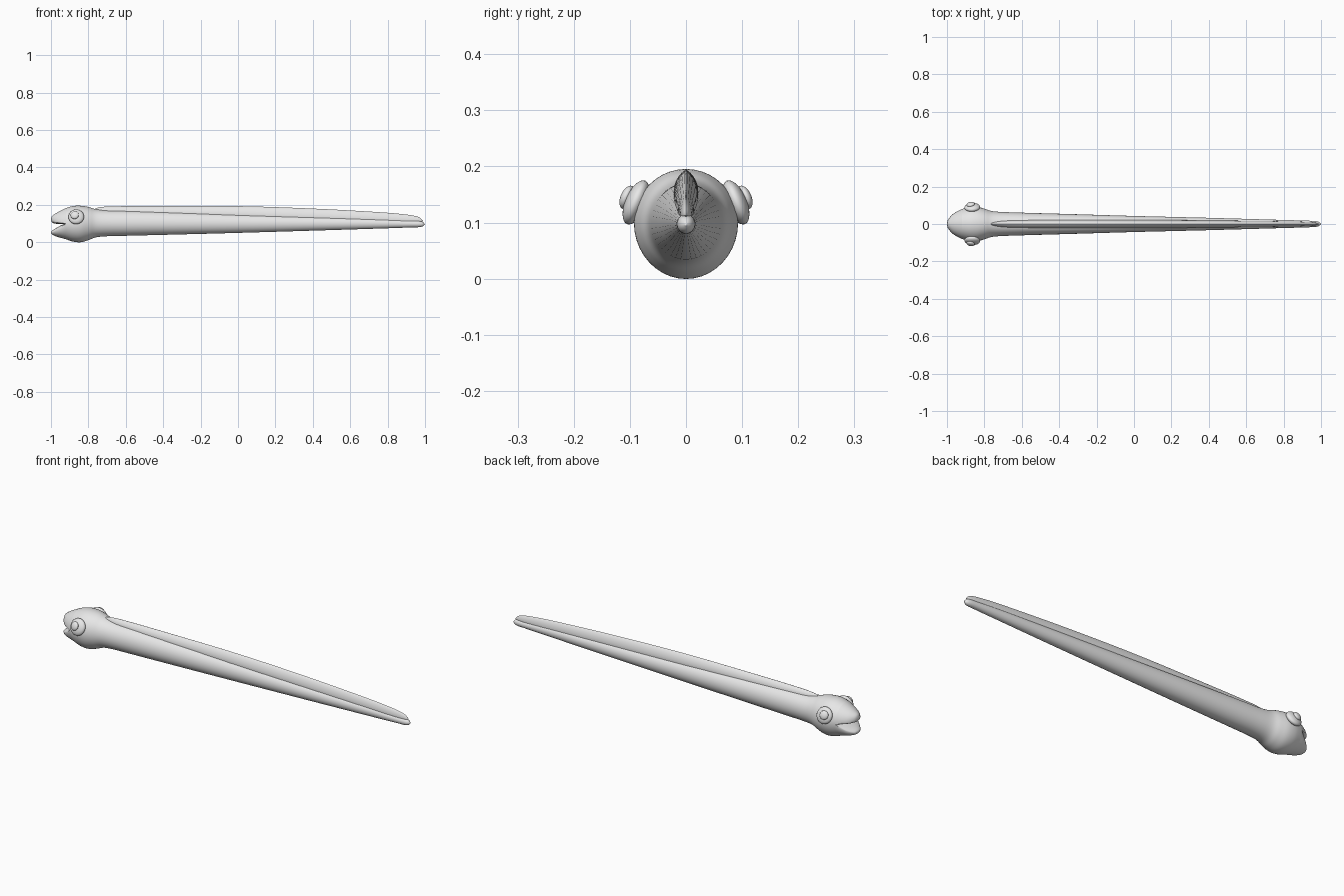
import bpy, bmesh, math
from mathutils import Vector, Matrix

if "Cube" in bpy.data.objects:
    bpy.data.objects.remove(bpy.data.objects["Cube"])

grey = bpy.data.materials.new("plain_grey")
grey.diffuse_color = (0.8, 0.8, 0.8, 1)
grey.use_nodes = True
grey.node_tree.nodes["Principled BSDF"].inputs["Base Color"].default_value = grey.diffuse_color


def finish(bm, name, angle=40):
    bmesh.ops.recalc_face_normals(bm, faces=bm.faces)
    mesh = bpy.data.meshes.new(name)
    bm.to_mesh(mesh)
    bm.free()
    mesh.materials.append(grey)
    obj = bpy.data.objects.new(name, mesh)
    bpy.context.collection.objects.link(obj)
    bpy.ops.object.select_all(action='DESELECT')
    obj.select_set(True)
    bpy.context.view_layer.objects.active = obj
    bpy.ops.object.shade_smooth_by_angle(angle=math.radians(angle))
    return obj


def spline(rows, steps):
    """Smooth curve through the section rows."""
    pts = [rows[0]] + rows + [rows[-1]]
    out = []
    for i in range(1, len(pts) - 2):
        for k in range(steps):
            t = k / steps
            out.append([0.5 * (2 * b + (c - a) * t + (2 * a - 5 * b + 4 * c - d) * t * t
                               + (3 * b - a - 3 * c + d) * t ** 3)
                        for a, b, c, d in zip(*pts[i - 1:i + 3])])
    return out + [list(rows[-1])]


def loft(name, rows, sides=40, sharp=1.0, steps=5):
    """Rows: x, half width, centre height, extent up, extent down."""
    bm = bmesh.new()
    rings = []
    for x, w, mid, up, down in spline(rows, steps):
        ring = []
        for i in range(sides):
            a = 2 * math.pi * i / sides
            c, s = math.cos(a), math.sin(a)
            y = math.copysign(abs(c) ** sharp, c) * max(w, 0)
            ring.append(bm.verts.new((x, y, mid + s * max(up if s > 0 else down, 0))))
        rings.append(ring)
    for r, q in zip(rings, rings[1:]):
        for i in range(sides):
            j = (i + 1) % sides
            bm.faces.new((r[i], r[j], q[j], q[i]))
    bm.faces.new(rings[0])
    bm.faces.new(rings[-1])
    bmesh.ops.remove_doubles(bm, verts=bm.verts, dist=1e-5)
    return finish(bm, name)


# Long tapering body, from the corner of the mouth to the tail tip
loft("body", [
    (-0.92, .080, .100, .083, .084), (-0.88, .091, .100, .094, .097),
    (-0.84, .092, .100, .095, .100), (-0.80, .082, .100, .089, .089),
    (-0.76, .069, .100, .077, .074), (-0.70, .064, .100, .071, .068),
    (-0.58, .060, .100, .069, .065), (-0.30, .052, .100, .061, .058),
    (0.00, .043, .100, .051, .050), (0.40, .033, .100, .038, .038),
    (0.75, .023, .100, .026, .027), (0.92, .018, .098, .019, .019),
    (0.98, .014, .097, .015, .015), (1.00, 0, .096, 0, 0)])

# Open mouth
loft("upper_jaw", [
    (-1.00, 0, .122, 0, 0), (-0.994, .022, .118, .022, .012),
    (-0.975, .047, .109, .045, .010), (-0.95, .065, .104, .064, .006),
    (-0.92, .080, .100, .083, .001)])
loft("lower_jaw", [
    (-1.00, 0, .053, 0, 0), (-0.994, .024, .053, .009, .012),
    (-0.97, .050, .064, .013, .034), (-0.945, .066, .080, .011, .057),
    (-0.92, .080, .100, .001, .084)])

# Fin along the back
loft("back_fin", [
    (-0.78, 0, .172, 0, 0), (-0.74, .012, .165, .022, .02),
    (-0.65, .019, .162, .030, .02), (-0.40, .022, .155, .039, .02),
    (0.00, .022, .144, .049, .02), (0.40, .019, .132, .048, .02),
    (0.75, .015, .120, .041, .02), (0.90, .012, .114, .034, .01),
    (0.965, .008, .113, .022, .005), (0.99, 0, .113, 0, 0)], sides=24, sharp=1.5)


# Flattened eyes and pupils, tilted upwards on both sides
def disc(name, side, centre, radius, thick, tilt):
    bm = bmesh.new()
    bmesh.ops.create_uvsphere(bm, u_segments=32, v_segments=16, radius=1)
    turn = Vector((tilt, side * 0.92, 0.39)).to_track_quat('Z', 'Y').to_matrix().to_4x4()
    place = Matrix.Translation((centre[0], side * centre[1], centre[2]))
    bm.transform(place @ turn @ Matrix.Diagonal((radius, radius, thick, 1)))
    return finish(bm, name)


for side, label in ((-1, "right"), (1, "left")):
    disc(label + "_eye", side, (-0.865, .089, .136), .042, .019, -0.05)
    disc(label + "_pupil", side, (-0.873, .105, .145), .022, .011, -0.2)
